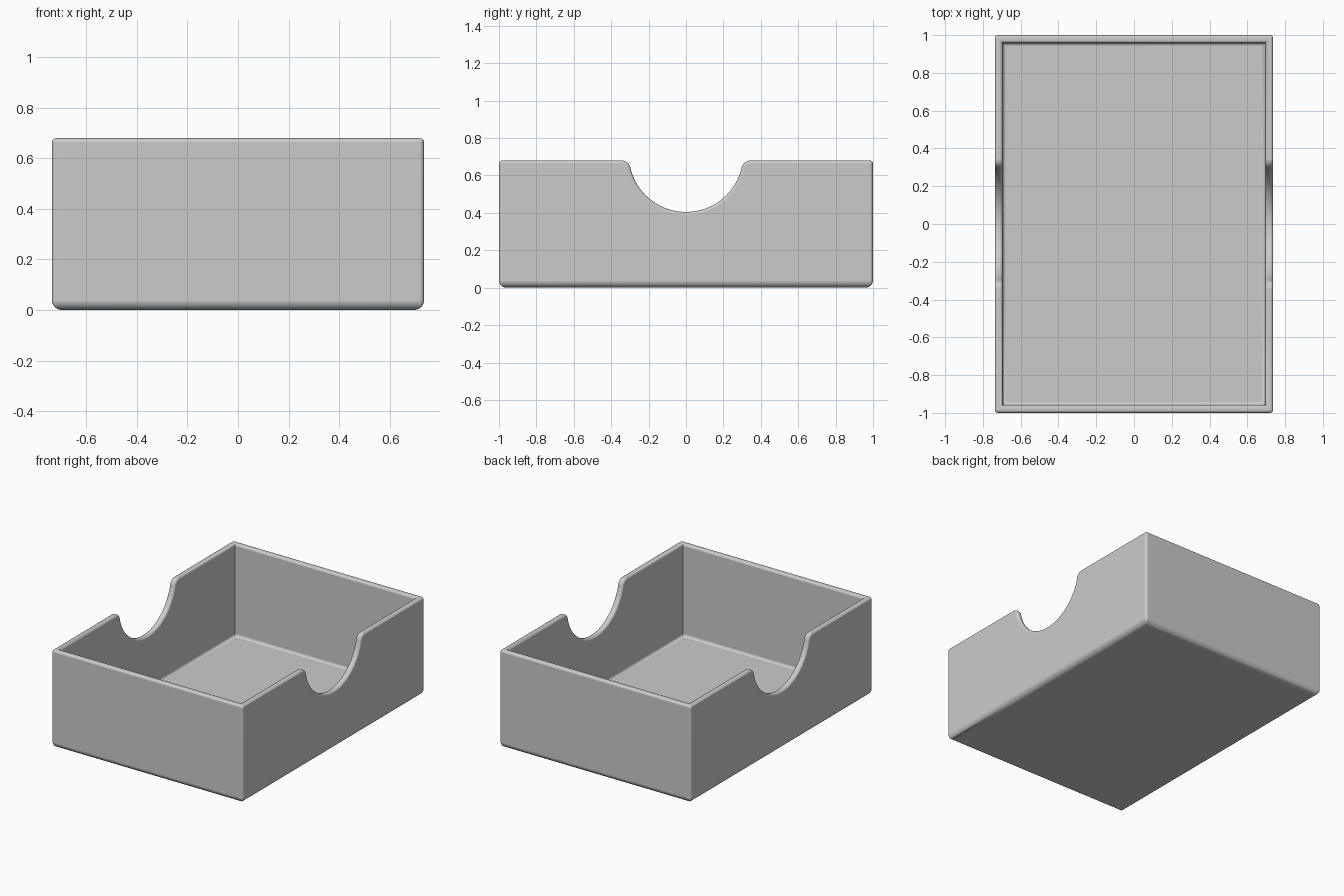
import bpy
import bmesh
from math import sin, cos, pi, hypot, atan2

if "Cube" in bpy.data.objects:
    bpy.data.objects.remove(bpy.data.objects["Cube"])

# Overall dimensions
X, Y, H = 0.737, 1.0, 0.68
WALL, FLOOR = 0.042, 0.04
CORNER, BASE, RIM, INNER = 0.018, 0.04, 0.016, 0.018   # rounding radii
NOTCH_R, NOTCH_Z, LIP = 0.305, 0.71, 0.05              # thumb notch

quarter = [i * pi / 12 for i in range(7)]

# Wall section: (inset from outside, measured from "base" or "rim", distance)
section = [(BASE * (1 - sin(a)), "base", BASE * (1 - cos(a))) for a in quarter]
rim = [(RIM * (1 - cos(a)), "rim", RIM * (1 - sin(a))) for a in quarter]
section += rim + [(WALL - d, k, h) for d, k, h in reversed(rim)]
section += [(WALL + INNER * (1 - cos(a)), "base", FLOOR + INNER * (1 - sin(a)))
            for a in quarter]


def corner_station(side, angle):
    """Section at a rounded upright corner."""
    points = []
    for d, kind, h in section:
        inset, r = max(d, CORNER), max(CORNER - d, 0)
        points.append((X - inset + r * cos(angle),
                       side * (Y - inset) + r * sin(angle),
                       h if kind == "base" else H - h))
    return points


def notch_station(y, z, ny, nz):
    """Section on the side wall, with the rim square to the notch curve."""
    return [(X - d, y, h) if kind == "base" else (X - d, y - ny * h, z - nz * h)
            for d, kind, h in section]


def notch_curve():
    """Half of the notch edge, from its centre to the flat rim."""
    lip_z = H - LIP
    lip_y = ((NOTCH_R + LIP) ** 2 - (NOTCH_Z - lip_z) ** 2) ** 0.5
    end = atan2(lip_y, NOTCH_Z - lip_z)
    curve = []
    for i in range(25):
        a = end * i / 24
        curve.append((NOTCH_R * sin(a), NOTCH_Z - NOTCH_R * cos(a), -sin(a), cos(a)))
    for i in range(1, 11):
        a = end * (1 - i / 10)
        curve.append((lip_y - LIP * sin(a), lip_z + LIP * cos(a), -sin(a), cos(a)))
    return curve


# Stations round half the tray, then turned for the other half
right_half = notch_curve()
left_half = [(-y, z, -ny, nz) for y, z, ny, nz in reversed(right_half[1:])]
stations = [corner_station(-1, a - pi / 2) for a in quarter]
stations += [notch_station(*p) for p in left_half + right_half]
stations += [corner_station(1, a) for a in quarter]
stations += [[(-x, -y, z) for x, y, z in s] for s in stations]

# Skin the stations and close the underside and floor
bm = bmesh.new()
rings = [[bm.verts.new(p) for p in s] for s in stations]
for i, ring in enumerate(rings):
    following = rings[(i + 1) % len(rings)]
    for j in range(len(section) - 1):
        bm.faces.new((ring[j], following[j], following[j + 1], ring[j + 1]))
bm.faces.new([r[0] for r in reversed(rings)])
bm.faces.new([r[-1] for r in rings])
bmesh.ops.remove_doubles(bm, verts=bm.verts, dist=0.00005)
bmesh.ops.recalc_face_normals(bm, faces=bm.faces)
mesh = bpy.data.meshes.new("tray")
bm.to_mesh(mesh)
bm.free()
tray = bpy.data.objects.new("tray", mesh)
bpy.context.collection.objects.link(tray)

# Plain grey finish
grey = bpy.data.materials.new("plain_grey")
grey.use_nodes = True
colour = (0.6, 0.6, 0.6, 1)
grey.diffuse_color = colour
grey.node_tree.nodes["Principled BSDF"].inputs["Base Color"].default_value = colour
mesh.materials.append(grey)

# Smooth roundings with flat walls
bpy.ops.object.select_all(action="DESELECT")
tray.select_set(True)
bpy.context.view_layer.objects.active = tray
bpy.ops.object.shade_smooth_by_angle(angle=pi / 5)
weighted = tray.modifiers.new("flat_walls", "WEIGHTED_NORMAL")
weighted.keep_sharp = True
